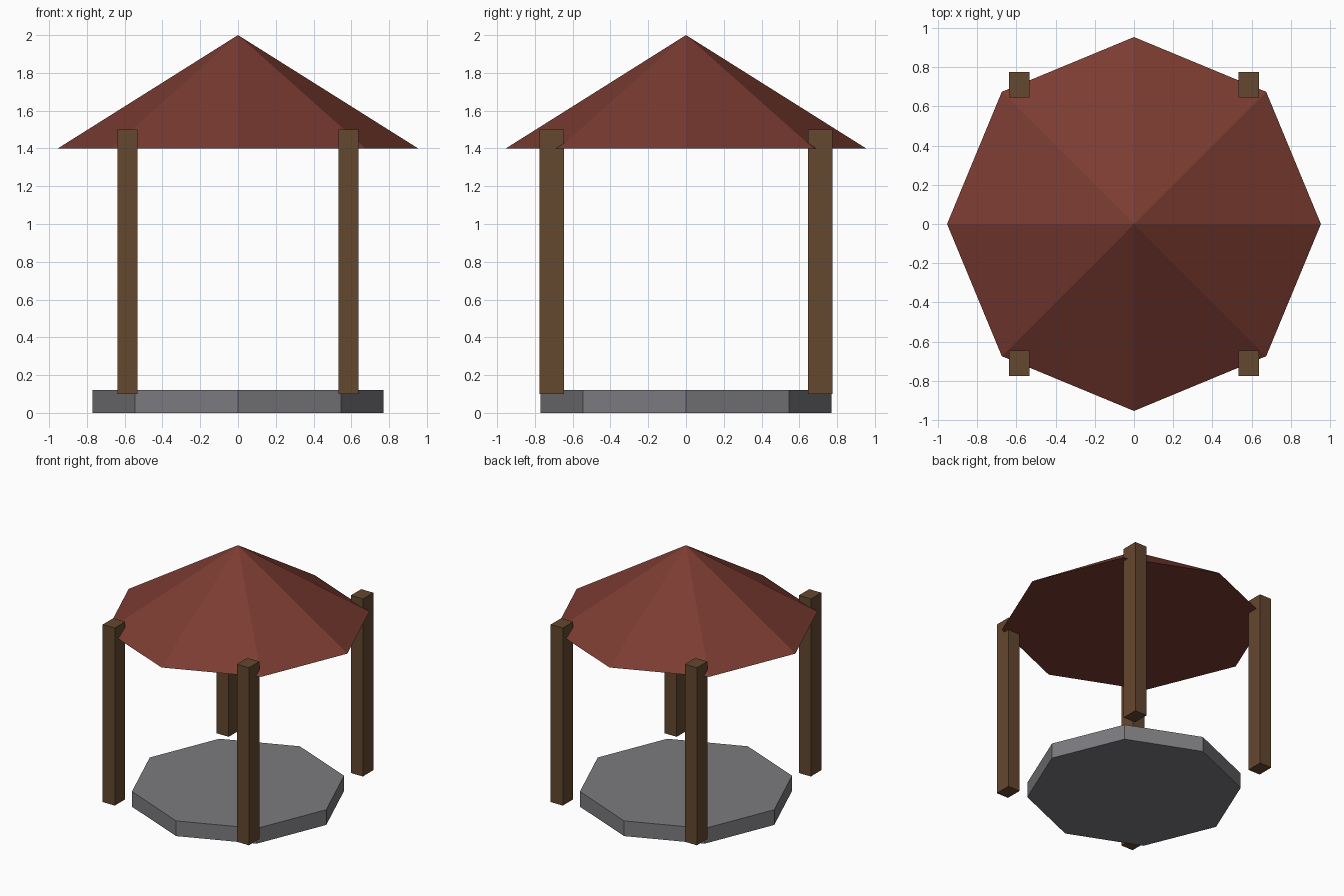
import bpy

if "Cube" in bpy.data.objects:
    bpy.data.objects.remove(bpy.data.objects["Cube"])


def material(name, rgb):
    mat = bpy.data.materials.new(name)
    mat.diffuse_color = (*rgb, 1)
    mat.use_nodes = True
    mat.node_tree.nodes["Principled BSDF"].inputs["Base Color"].default_value = mat.diffuse_color
    return mat


stone = material("stone", (0.2, 0.2, 0.215))
wood = material("wood", (0.127, 0.063, 0.028))
tiles = material("roof_tiles", (0.2, 0.045, 0.031))


def octagon(name, r_bottom, r_top, z0, z1, mat):
    bpy.ops.mesh.primitive_cone_add(vertices=8, radius1=r_bottom, radius2=r_top,
                                    depth=z1 - z0, location=(0, 0, (z0 + z1) / 2))
    obj = bpy.context.object
    obj.name = name
    obj.data.materials.append(mat)


# Octagonal floor slab and pyramid roof
octagon("floor_slab", 0.77, 0.77, 0, 0.12, stone)
octagon("roof", 0.954, 0, 1.4, 2.0, tiles)

# Four corner posts
for side, sx in (("left", -1), ("right", 1)):
    for end, sy in (("front", -1), ("back", 1)):
        bpy.ops.mesh.primitive_cube_add(size=1, location=(sx * 0.585, sy * 0.71, 0.8))
        post = bpy.context.object
        post.name = f"{end}_{side}_post"
        post.scale = (0.105, 0.13, 1.4)
        post.data.materials.append(wood)
